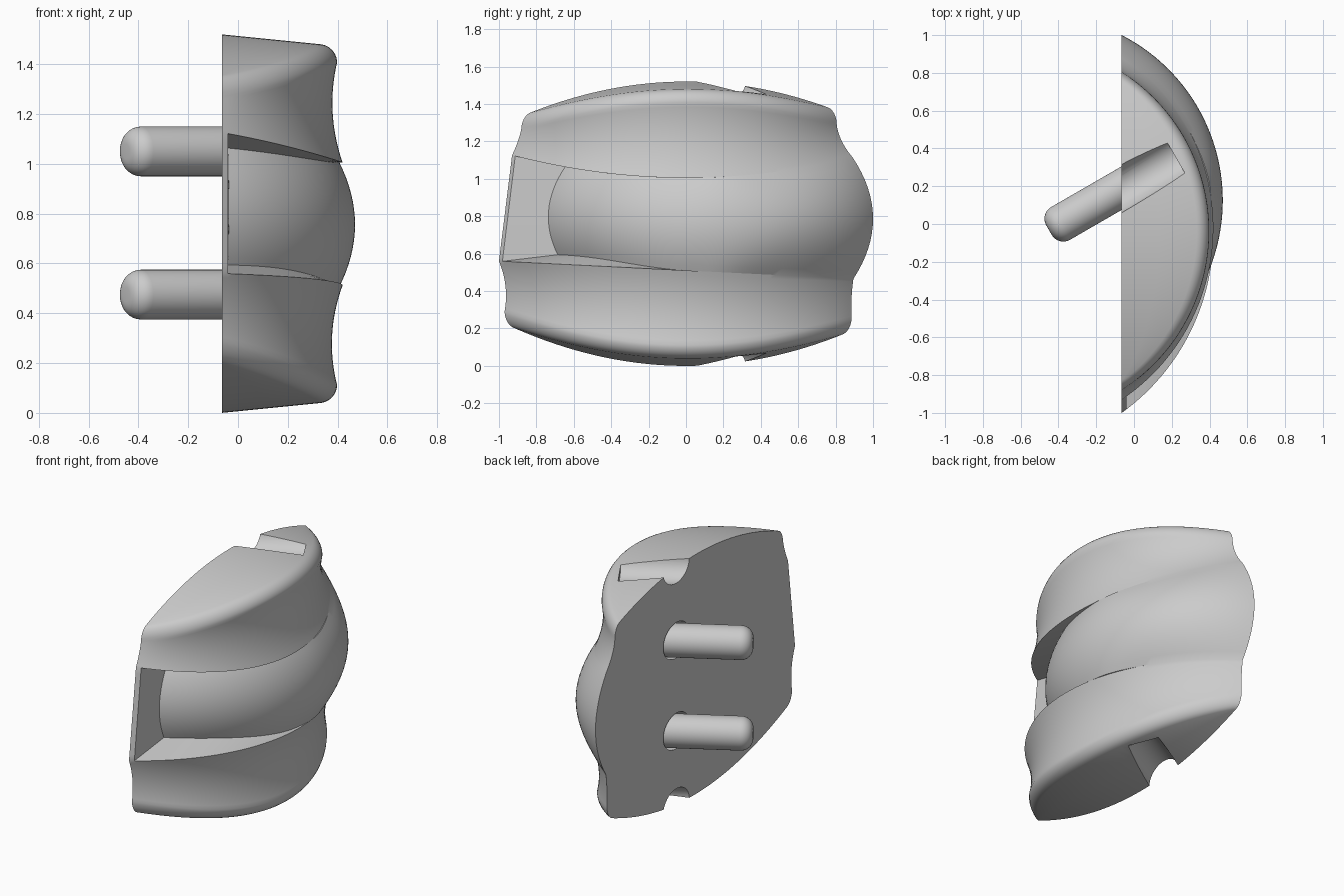
import bpy, bmesh, math
from mathutils import Vector, Matrix

if "Cube" in bpy.data.objects:
    bpy.data.objects.remove(bpy.data.objects["Cube"])

BACK = -0.065      # plane of the flat back face
N = 72             # columns around the curved front
ROWS = 16          # rows per band
FIL = 0.065        # rim fillet


def arc(u, yl, xm, yr):
    """Point on the circular arc from (BACK, yl) over x = xm to (BACK, yr)."""
    h, s = (yr - yl) / 2, xm - BACK
    r = (h * h + s * s) / (2 * s)
    a = math.asin(h / r) * (2 * u - 1)
    return xm - r + r * math.cos(a), (yl + yr) / 2 + r * math.sin(a)


def quad(a, b, c, s):
    """Quadratic through a, b, c at s = 0, 0.5, 1."""
    return a * (2 * (s - .5) * (s - 1)) + b * (-4 * s * (s - 1)) + c * (2 * s * (s - .5))


def smooth(a, b, t):
    t = min(1, max(0, (t - a) / (b - a)))
    return t * t * (3 - 2 * t)


def z_top(x, y): return 1.52 - .24 * y * y - .1 * (x - BACK)
def z_bot(x, y): return .24 * y * y + .1 * (x - BACK)
def z_up(y): return 1.005 + .14 * y * y
def z_low(y): return .51 - .05 * y


def strand(lip, mid, rim, z_lip, z_cap, sign):
    """Rows of an outer strand from its lip to the back edge of its cap."""
    ctrl = []
    for j in range(N + 1):
        u = j / N
        a, b, c = arc(u, *lip), arc(u, *mid), arc(u, *rim)
        p = Vector((*a, z_lip(a[1])))
        q = Vector((*c, z_cap(*c) - sign * FIL))
        ctrl.append((p, Vector((*b, (p.z + q.z) / 2)), q))
    rows = [[quad(*c, k / ROWS) for c in ctrl] for k in range(ROWS + 1)]
    for k in range(1, 7):
        t = k / 6 * math.pi / 2
        i = FIL * (1 - math.cos(t))
        pts = [arc(j / N, rim[0] + i * .7, rim[1] - i, rim[2] - i * .7) for j in range(N + 1)]
        rows.append([Vector((x, y, z_cap(x, y) - sign * FIL * (1 - math.sin(t)))) for x, y in pts])
    last = rows[-1]
    for f in (.5, 0):
        row = []
        for p in last:
            x = BACK + (p.x - BACK) * f
            row.append(Vector((x, p.y, z_cap(x, p.y))))
        rows.append(row)
    return rows


# Upper and lower strands
upper = strand((-.93, .42, .89), (-.90, .38, .83), (-.88, .398, .805), z_up, z_top, 1)
lower = strand((-1.0, .42, .895), (-.965, .378, .885), (-.97, .398, .885), z_low, z_bot, -1)

# Central bulge, sunk below the strands at the left and merging at the right
ctrl = []
for j in range(N + 1):
    lo, up = lower[0][j], upper[0][j]
    if j < 2:
        ctrl.append((lo, (lo + up) / 2, up))
        continue
    u = .015 + .985 * (j - 2) / (N - 2)
    a, b, c = arc(u, -.70, .405, .895), arc(u, -.75, .47, 1.0), arc(u, -.66, .405, .89)
    w = smooth(-.1, .5, up.y)
    lift = .05 * (1 - smooth(-.65, 0, a[1]))
    e0 = Vector((*a, z_low(a[1]) + lift)).lerp(lo, w)
    e1 = Vector((*c, z_up(c[1]))).lerp(up, w)
    ctrl.append((e0, Vector((*b, (e0.z + e1.z) / 2)), e1))
bulge = [[quad(*c, k / ROWS) for c in ctrl] for k in range(ROWS + 1)]

# Body mesh
bm = bmesh.new()
grid = [[bm.verts.new(p) for p in row] for row in lower[::-1] + bulge + upper]
for r0, r1 in zip(grid, grid[1:]):
    for j in range(N):
        bm.faces.new((r0[j], r0[j + 1], r1[j + 1], r1[j]))
bmesh.ops.remove_doubles(bm, verts=bm.verts, dist=.0004)
bmesh.ops.dissolve_degenerate(bm, edges=bm.edges, dist=.0001)
bmesh.ops.holes_fill(bm, edges=[e for e in bm.edges if e.is_boundary], sides=0)
bmesh.ops.recalc_face_normals(bm, faces=bm.faces)
me = bpy.data.meshes.new("curved_body")
bm.to_mesh(me)
bm.free()
body = bpy.data.objects.new("curved_body", me)
bpy.context.collection.objects.link(body)

AXIS = Vector((math.cos(math.radians(30)), .5, 0))


def rod(name, z, r, x0, x1, bevel=0):
    """Slanted cylinder between two x positions; its outer end may be rounded."""
    on_axis = lambda x: Vector((x, .19 + (x - BACK) * math.tan(math.radians(30)), z))
    p, q = on_axis(x0), on_axis(x1)
    b = bmesh.new()
    rot = AXIS.to_track_quat('Z', 'Y').to_matrix().to_4x4()
    bmesh.ops.create_cone(b, cap_ends=True, segments=48, radius1=r, radius2=r,
                          depth=(q - p).length, matrix=Matrix.Translation((p + q) / 2) @ rot)
    if bevel:
        ends = [e for e in b.edges if all(((v.co - p).dot(AXIS)) < .01 for v in e.verts)]
        bmesh.ops.bevel(b, geom=ends, offset=bevel, segments=8, profile=.5, affect='EDGES')
    m = bpy.data.meshes.new(name)
    b.to_mesh(m)
    b.free()
    o = bpy.data.objects.new(name, m)
    bpy.context.collection.objects.link(o)
    return o


# Peg sockets and the half-round notches in top and bottom
bpy.context.view_layer.objects.active = body
for i, z in enumerate((-.005, .475, 1.05, 1.525)):
    cutter = rod("socket_cutter", z, .113, -.5, .22)
    cutter.hide_render = True
    mod = body.modifiers.new("socket", 'BOOLEAN')
    mod.operation, mod.solver, mod.object = 'DIFFERENCE', 'EXACT', cutter
    bpy.ops.object.modifier_apply(modifier=mod.name)
    bpy.data.objects.remove(cutter)

# Pegs
pegs = [rod(n, z, .1, -.45, .225, .07) for n, z in (("lower_peg", .475), ("upper_peg", 1.05))]

for o in [body] + pegs:
    bpy.ops.object.select_all(action='DESELECT')
    o.select_set(True)
    bpy.context.view_layer.objects.active = o
    bpy.ops.object.shade_smooth_by_angle(angle=math.radians(32))
